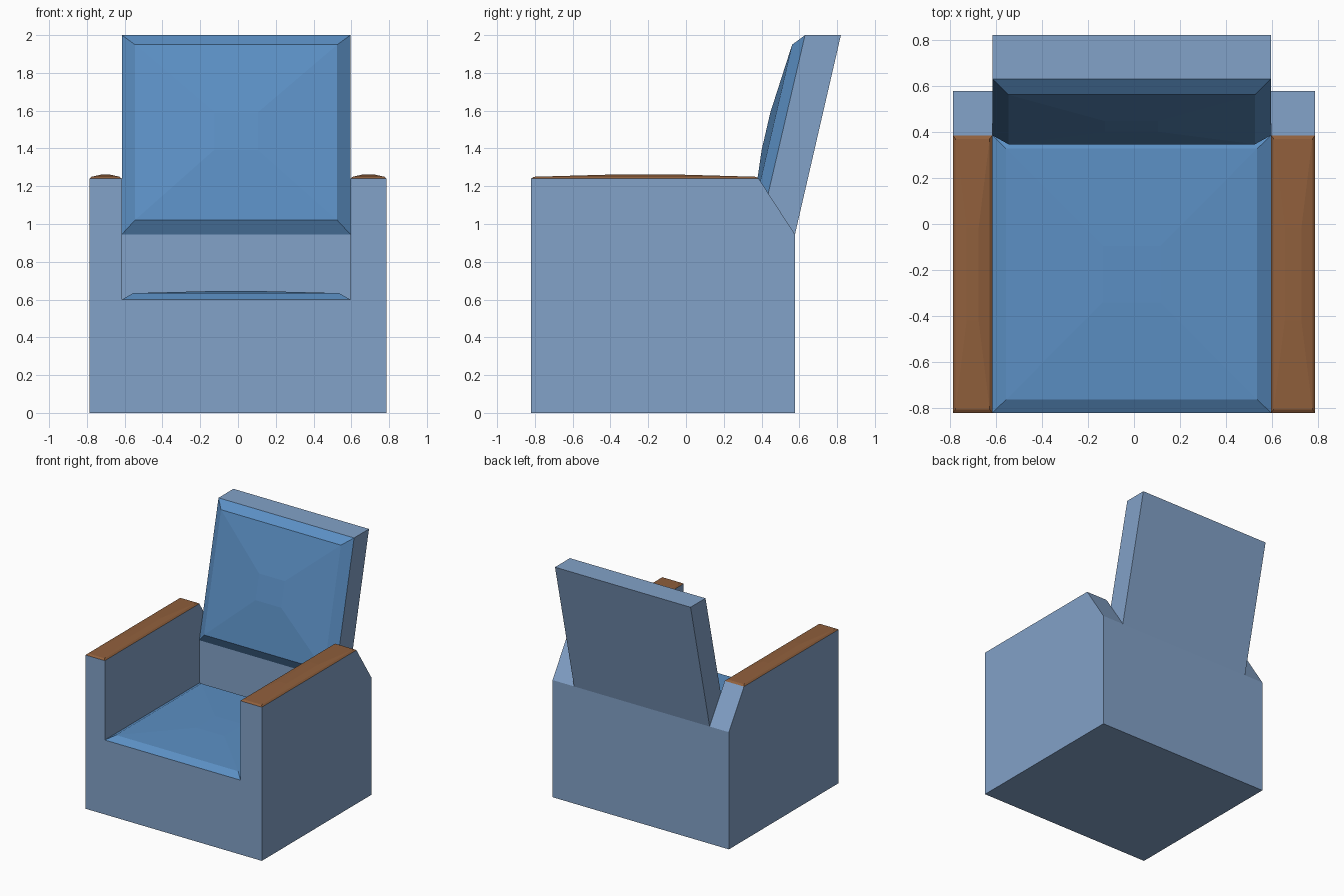
import bpy
from mathutils import Vector

if "Cube" in bpy.data.objects:
    bpy.data.objects.remove(bpy.data.objects["Cube"])


def material(name, rgb):
    m = bpy.data.materials.new(name)
    m.diffuse_color = (*rgb, 1)
    m.use_nodes = True
    m.node_tree.nodes["Principled BSDF"].inputs["Base Color"].default_value = m.diffuse_color
    return m


LIGHT_BLUE = material("light_blue_frame", (0.225, 0.36, 0.58))
BLUE = material("blue_cushion", (0.105, 0.275, 0.55))
BROWN = material("brown_wood", (0.28, 0.115, 0.045))


def make(name, verts, faces, mat):
    me = bpy.data.meshes.new(name)
    me.from_pydata(verts, [], faces)
    me.materials.append(mat)
    ob = bpy.data.objects.new(name, me)
    bpy.context.collection.objects.link(ob)
    return ob


def extrude_yz(name, profile, x0, x1, mat):
    """Extrude a counter-clockwise (y, z) profile from x0 to x1."""
    n = len(profile)
    verts = [(x, y, z) for x in (x0, x1) for y, z in profile]
    faces = [tuple(reversed(range(n))), tuple(range(n, 2 * n))]
    faces += [(i, (i + 1) % n, n + (i + 1) % n, n + i) for i in range(n)]
    return make(name, verts, faces, mat)


def pad(name, corner, u, v, rings, mat):
    """Crowned cushion on the rectangle corner/u/v; rings = (inset u, inset v, height)."""
    corner, u, v = Vector(corner), Vector(u), Vector(v)
    lu, lv = u.length, v.length
    u.normalize()
    v.normalize()
    n = u.cross(v)
    verts, faces = [], []
    for a, b, h in rings:
        for s, t in ((a, b), (lu - a, b), (lu - a, lv - b), (a, lv - b)):
            verts.append(corner + u * s + v * t + n * h)
    for k in range(len(rings) - 1):
        for i in range(4):
            j = (i + 1) % 4
            faces.append((4 * k + i, 4 * k + j, 4 * k + 4 + j, 4 * k + 4 + i))
    last = 4 * (len(rings) - 1)
    faces.append(tuple(range(last, last + 4)))
    return make(name, verts, faces, mat)


XL, XR = -0.615, 0.595            # inner sides of the arms
FRONT, REAR, WALL = -0.82, 0.577, 0.385
SEAT, ARM = 0.60, 1.24

# base and leaning backrest in one profile
extrude_yz("base_and_backrest",
           [(FRONT, 0), (REAR, 0), (REAR, 0.945), (0.82, 2.0), (0.63, 2.0),
            (WALL, 0.945), (WALL, SEAT), (FRONT, SEAT)], XL, XR, LIGHT_BLUE)

# arms with sloped rear corner and wooden caps
arm_profile = [(FRONT, 0), (REAR, 0), (REAR, 0.945), (WALL, ARM), (FRONT, ARM)]
for side, x0, x1 in (("left", -0.787, XL), ("right", XR, 0.787)):
    extrude_yz(side + "_arm", arm_profile, x0, x1, LIGHT_BLUE)
    pad(side + "_arm_cap", (x0, FRONT, ARM), (x1 - x0, 0, 0), (0, WALL - FRONT, 0),
        [(0, 0, 0), (0.012, 0.015, 0.01), (0.06, 0.4, 0.021)], BROWN)

# seat cushion
pad("seat_cushion", (XL, FRONT, SEAT), (XR - XL, 0, 0), (0, WALL - FRONT, 0),
    [(0, 0, 0), (0.06, 0.058, 0.034), (0.48, 0.48, 0.045)], BLUE)

# back cushion, lying on the leaning front of the backrest
pad("back_cushion", (XL, WALL, 0.945), (XR - XL, 0, 0), (0, 0.63 - WALL, 1.055),
    [(0, 0, 0), (0.07, 0.065, 0.055), (0.49, 0.44, 0.086)], BLUE)
